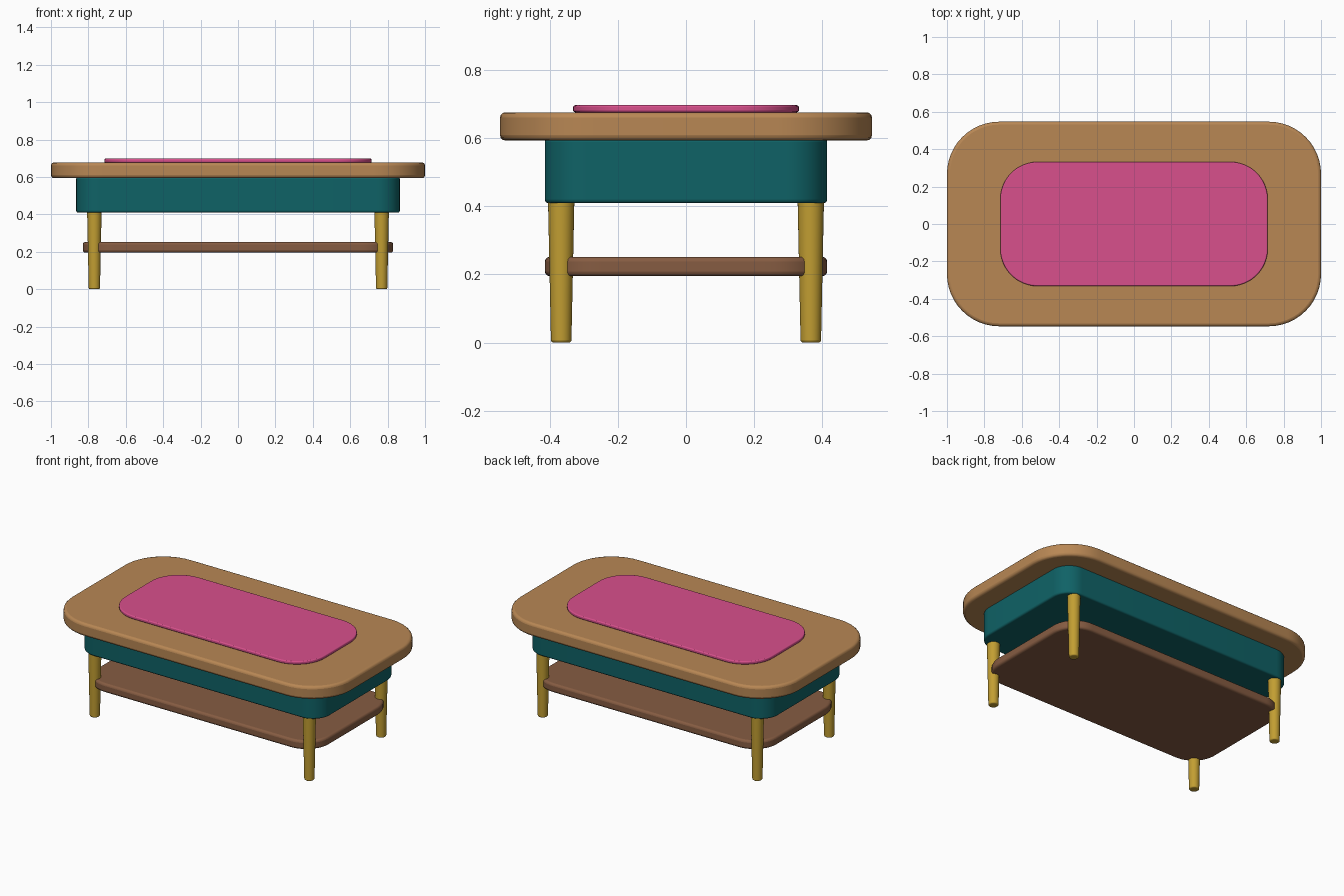
import bpy
import bmesh
import math

if "Cube" in bpy.data.objects:
    bpy.data.objects.remove(bpy.data.objects["Cube"])


def material(name, r, g, b):
    """Flat material from 0-255 sRGB values."""
    def lin(c):
        c /= 255
        return c / 12.92 if c <= 0.04045 else ((c + 0.055) / 1.055) ** 2.4
    m = bpy.data.materials.new(name)
    m.diffuse_color = (lin(r), lin(g), lin(b), 1)
    m.use_nodes = True
    m.node_tree.nodes["Principled BSDF"].inputs["Base Color"].default_value = m.diffuse_color
    return m


wood = material("light wood", 184, 135, 84)
dark_wood = material("dark wood", 134, 92, 66)
teal = material("teal paint", 15, 98, 102)
pink = material("pink inlay", 216, 80, 140)
gold = material("brass", 194, 158, 50)


def finish(bm, name, mat, bevel, location=(0, 0, 0)):
    bmesh.ops.recalc_face_normals(bm, faces=bm.faces)
    mesh = bpy.data.meshes.new(name)
    bm.to_mesh(mesh)
    bm.free()
    mesh.materials.append(mat)
    ob = bpy.data.objects.new(name, mesh)
    ob.location = location
    bpy.context.collection.objects.link(ob)
    mod = ob.modifiers.new("edge rounding", 'BEVEL')
    mod.width = bevel
    mod.segments = 3
    mod.limit_method = 'ANGLE'
    mod.angle_limit = math.radians(40)
    bpy.ops.object.select_all(action='DESELECT')
    bpy.context.view_layer.objects.active = ob
    ob.select_set(True)
    bpy.ops.object.shade_smooth_by_angle(angle=math.radians(35))
    return ob


def rounded_slab(name, hx, hy, z0, z1, radius, bevel, mat, steps=12):
    """Horizontal board with rounded corners in plan."""
    bm = bmesh.new()
    ring = []
    for k, (sx, sy) in enumerate([(1, 1), (-1, 1), (-1, -1), (1, -1)]):
        for i in range(steps + 1):
            a = (k + i / steps) * math.pi / 2
            ring.append(bm.verts.new((sx * (hx - radius) + radius * math.cos(a),
                                      sy * (hy - radius) + radius * math.sin(a), z0)))
    face = bm.faces.new(ring)
    top = bmesh.ops.extrude_face_region(bm, geom=[face], use_keep_orig=True)["geom"]
    bmesh.ops.translate(bm, vec=(0, 0, z1 - z0),
                        verts=[v for v in top if isinstance(v, bmesh.types.BMVert)])
    return finish(bm, name, mat, bevel)


# Boards, from the top down
rounded_slab("top_inlay", 0.715, 0.332, 0.677, 0.698, 0.20, 0.006, pink)
rounded_slab("table_top", 1.0, 0.547, 0.594, 0.677, 0.28, 0.016, wood)
rounded_slab("apron", 0.865, 0.415, 0.41, 0.60, 0.12, 0.010, teal)
rounded_slab("lower_shelf", 0.83, 0.415, 0.195, 0.252, 0.165, 0.014, dark_wood)

# Four tapered legs
for yname, sy in (("front", -1), ("back", 1)):
    for xname, sx in (("left", -1), ("right", 1)):
        bm = bmesh.new()
        bmesh.ops.create_cone(bm, cap_ends=True, segments=32, radius1=0.030,
                              radius2=0.039, depth=0.43)
        finish(bm, f"{yname}_{xname}_leg", gold, 0.007, (sx * 0.768, sy * 0.367, 0.215))
